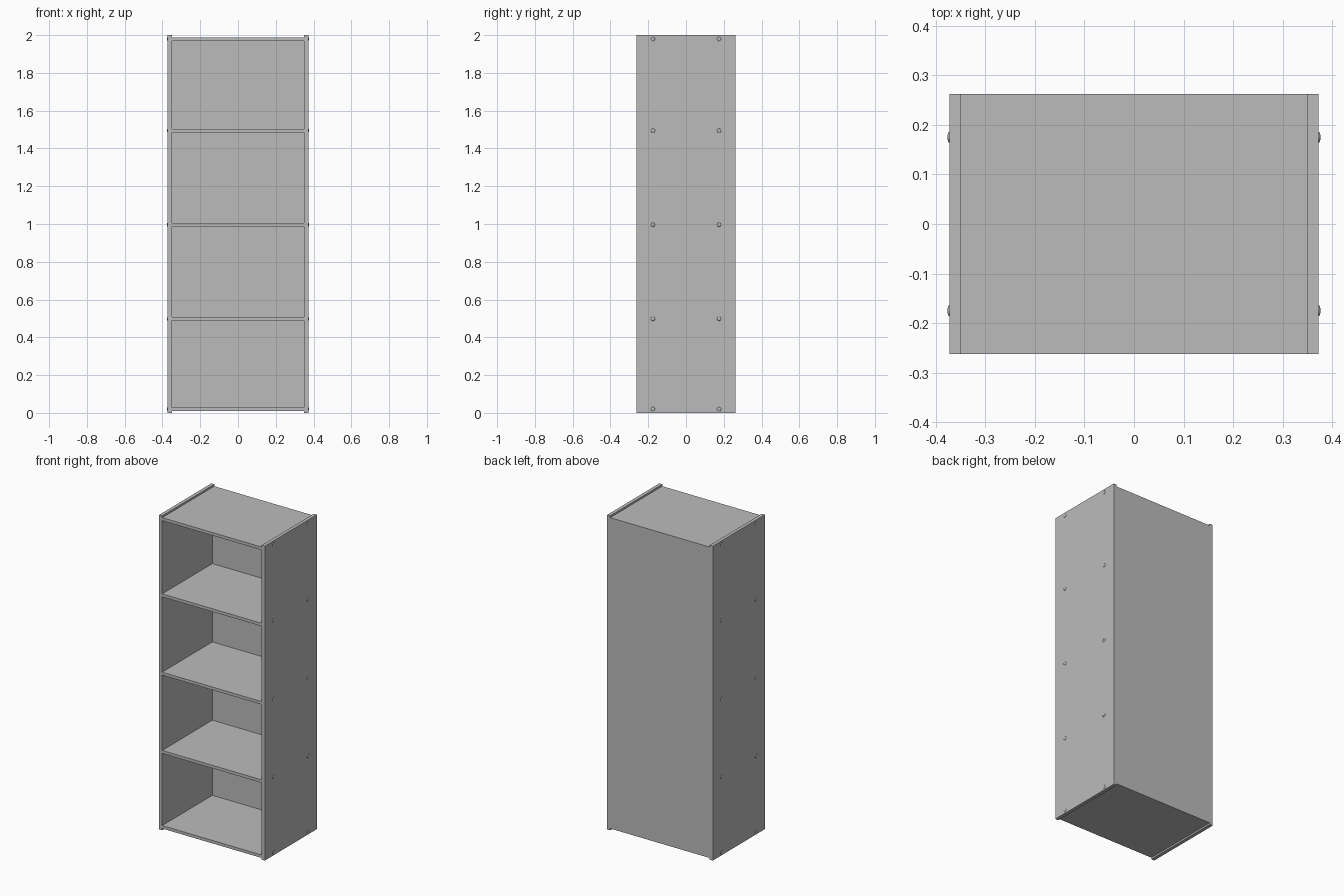
import bpy
import math

if "Cube" in bpy.data.objects:
    bpy.data.objects.remove(bpy.data.objects["Cube"])

grey = bpy.data.materials.new("light grey")
grey.diffuse_color = (0.5, 0.5, 0.5, 1)
grey.use_nodes = True
grey.node_tree.nodes["Principled BSDF"].inputs["Base Color"].default_value = grey.diffuse_color

W_IN, W_OUT = 0.35, 0.372      # inner and outer half widths
D = 0.262                      # half depth
BACK = 0.02                    # back panel thickness
T = 0.019                      # board thickness


def board(name, x0, x1, y0, y1, z0, z1):
    bpy.ops.mesh.primitive_cube_add(
        size=1, location=((x0 + x1) / 2, (y0 + y1) / 2, (z0 + z1) / 2))
    ob = bpy.context.object
    ob.name = name
    ob.scale = (x1 - x0, y1 - y0, z1 - z0)
    bpy.ops.object.transform_apply(location=False, rotation=False, scale=True)
    ob.data.materials.append(grey)


def screw(name, side, y, z):
    # shallow domed screw head, half sunk in the side panel
    bpy.ops.mesh.primitive_uv_sphere_add(
        segments=16, ring_count=8, radius=0.011,
        location=(side * W_OUT, y, z), rotation=(0, math.pi / 2, 0))
    ob = bpy.context.object
    ob.name = name
    ob.scale = (1, 1, 0.36)
    bpy.ops.object.transform_apply(location=False, rotation=True, scale=True)
    bpy.ops.object.shade_smooth()
    ob.data.materials.append(grey)


# side panels, slightly taller than the top and bottom boards
board("left_side", -W_OUT, -W_IN, -D, D, 0, 2)
board("right_side", W_IN, W_OUT, -D, D, 0, 2)

# bottom, shelves and top
levels = {"bottom_board": 0.020, "lower_shelf": 0.498, "middle_shelf": 0.996,
          "upper_shelf": 1.494, "top_board": 1.979}
for name, z in levels.items():
    rear = D if name.endswith("board") else D - BACK
    board(name, -W_IN, W_IN, -D, rear, z - T / 2, z + T / 2)

# back panel, between the bottom and top boards
board("back_panel", -W_IN, W_IN, D - BACK, D,
      levels["bottom_board"] + T / 2, levels["top_board"] - T / 2)

# two screws per board on each side
for name, z in levels.items():
    for side, label in ((-1, "left"), (1, "right")):
        for y in (-0.175, 0.175):
            screw(f"{name}_{label}_screw", side, y, z)
